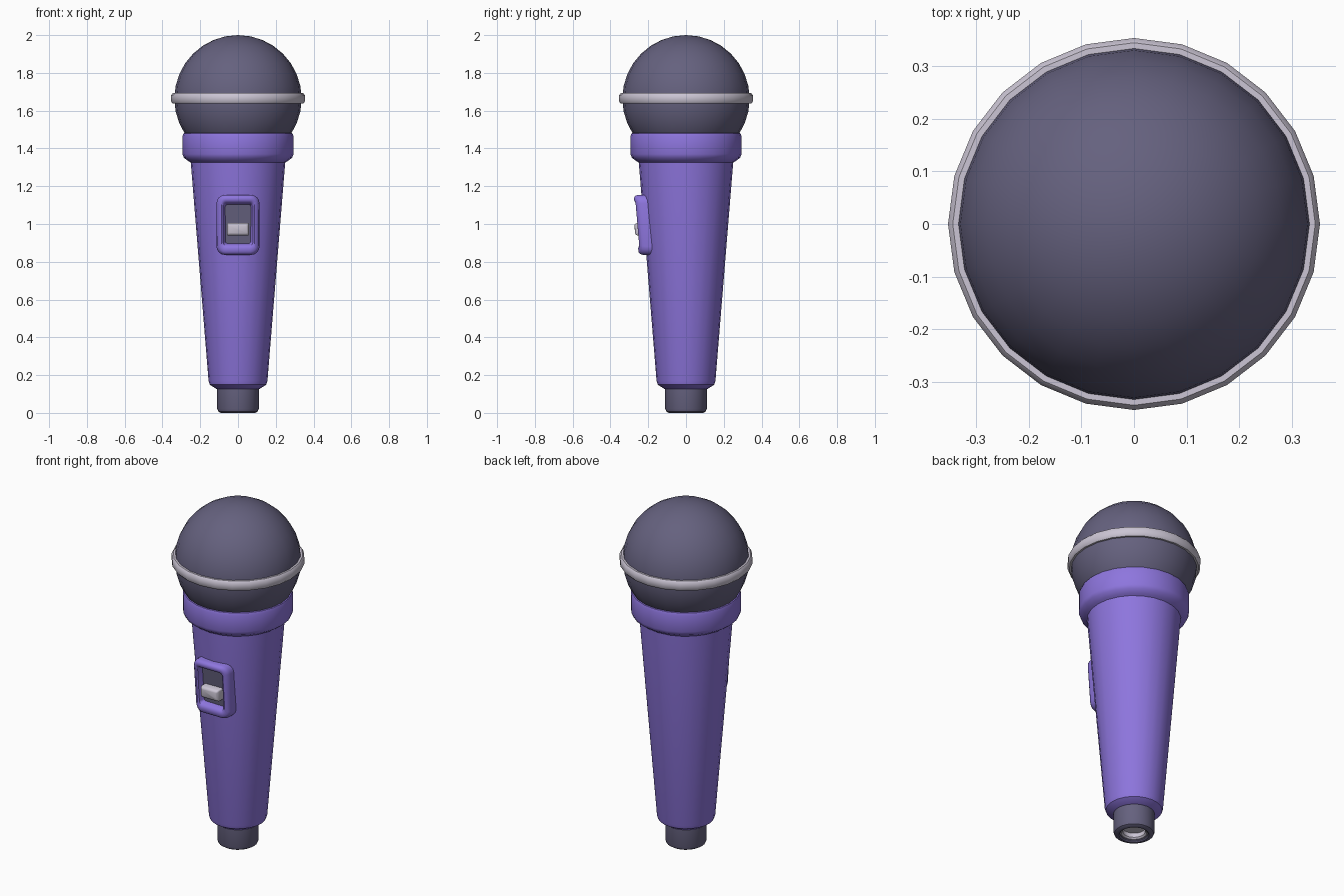
import bpy, bmesh, math

if "Cube" in bpy.data.objects:
    bpy.data.objects.remove(bpy.data.objects["Cube"])

SEG = 24


def material(name, rgb):
    m = bpy.data.materials.new(name)
    m.diffuse_color = (*rgb, 1)
    m.use_nodes = True
    m.node_tree.nodes["Principled BSDF"].inputs["Base Color"].default_value = m.diffuse_color
    return m


PURPLE = material("purple", (0.27, 0.18, 0.73))
DARK = material("dark", (0.13, 0.12, 0.21))
SILVER = material("silver", (0.60, 0.56, 0.66))


def finish(name, bm, mat, angle=35):
    bmesh.ops.recalc_face_normals(bm, faces=bm.faces)
    me = bpy.data.meshes.new(name)
    bm.to_mesh(me)
    bm.free()
    me.materials.append(mat)
    ob = bpy.data.objects.new(name, me)
    bpy.context.collection.objects.link(ob)
    bpy.ops.object.select_all(action='DESELECT')
    ob.select_set(True)
    bpy.context.view_layer.objects.active = ob
    bpy.ops.object.shade_smooth_by_angle(angle=math.radians(angle))
    return ob


def bridge(bm, rings, closed=False):
    """Join successive closed rings of vertices with quads."""
    pairs = list(zip(rings, rings[1:]))
    if closed:
        pairs.append((rings[-1], rings[0]))
    for a, b in pairs:
        for i in range(len(a)):
            j = (i + 1) % len(a)
            bm.faces.new((a[i], a[j], b[j], b[i]))


def lathe(name, profile, mat, closed=False, caps=(), angle=35):
    bm = bmesh.new()
    rings = [[bm.verts.new((r * math.cos(k * math.tau / SEG),
                            r * math.sin(k * math.tau / SEG), z))
              for k in range(SEG)] for r, z in profile]
    bridge(bm, rings, closed)
    for c in caps:
        bm.faces.new(rings[c])
    return finish(name, bm, mat, angle)


def on_handle(x, z, h):
    """Point at height h above the tapered handle's front."""
    r = 0.155 + (z - 0.165) * 0.0815 + h
    return (x, -math.sqrt(r * r - x * x), z)


def rounded_rect(hx, hz, rad, cz, n=5):
    pts = []
    for q, (sx, sz) in enumerate(((1, 1), (-1, 1), (-1, -1), (1, -1))):
        for k in range(n):
            a = (q + k / (n - 1)) * math.pi / 2
            pts.append((sx * (hx - rad) + rad * math.cos(a),
                        cz + sz * (hz - rad) + rad * math.sin(a)))
    return pts


def wrapped(name, loops, mat, cap=False):
    """Stack rounded outlines (half x, half z, corner, centre z, height) on the handle."""
    bm = bmesh.new()
    rings = [[bm.verts.new(on_handle(x, z, h)) for x, z in rounded_rect(hx, hz, rad, cz)]
             for hx, hz, rad, cz, h in loops]
    bridge(bm, rings)
    if cap:
        bm.faces.new(rings[-1])
    return finish(name, bm, mat, 40)


# Handle and collar
lathe("handle", [(0.10, 0.125), (0.115, 0.127), (0.15, 0.15), (0.156, 0.17),
                 (0.25, 1.325), (0.262, 1.332), (0.286, 1.35), (0.294, 1.37),
                 (0.294, 1.465), (0.289, 1.479), (0.278, 1.483), (0.25, 1.483)],
      PURPLE, caps=(0, -1))

# Cable plug with hollow end
lathe("plug", [(0.11, 0.14), (0.11, 0.022), (0.105, 0.008), (0.092, 0.0),
               (0.08, 0.0), (0.074, 0.006), (0.074, 0.05)], DARK)
lathe("plug_socket", [(0.075, 0.012), (0.068, 0.012), (0.06, 0.02), (0.06, 0.045)],
      SILVER, caps=(-1,))

# Ball grille
bm = bmesh.new()
bmesh.ops.create_uvsphere(bm, u_segments=SEG, v_segments=16, radius=0.337)
bmesh.ops.translate(bm, verts=bm.verts, vec=(0, 0, 1.663))
finish("grille", bm, DARK)

# Band around the grille
lathe("grille_band", [(0.32, 1.637), (0.345, 1.637), (0.354, 1.648), (0.354, 1.682),
                      (0.345, 1.693), (0.32, 1.693)], SILVER, closed=True, angle=50)

# Switch frame, recessed plate and slider
wrapped("switch_frame", [(0.114, 0.159, 0.045, 0.995, -0.02),
                         (0.114, 0.159, 0.045, 0.995, 0.028),
                         (0.110, 0.154, 0.042, 0.995, 0.042),
                         (0.100, 0.144, 0.034, 0.995, 0.049),
                         (0.088, 0.127, 0.024, 0.998, 0.049),
                         (0.079, 0.115, 0.018, 1.000, 0.042),
                         (0.075, 0.108, 0.014, 1.000, 0.030),
                         (0.066, 0.102, 0.010, 1.000, 0.008)], PURPLE)
wrapped("switch_plate", [(0.071, 0.106, 0.010, 1.000, -0.01),
                         (0.071, 0.106, 0.010, 1.000, 0.012)], DARK, cap=True)
wrapped("switch_slider", [(0.058, 0.034, 0.008, 0.972, 0.0),
                          (0.058, 0.034, 0.008, 0.972, 0.040),
                          (0.054, 0.029, 0.008, 0.972, 0.050),
                          (0.047, 0.021, 0.006, 0.972, 0.054)], SILVER, cap=True)
